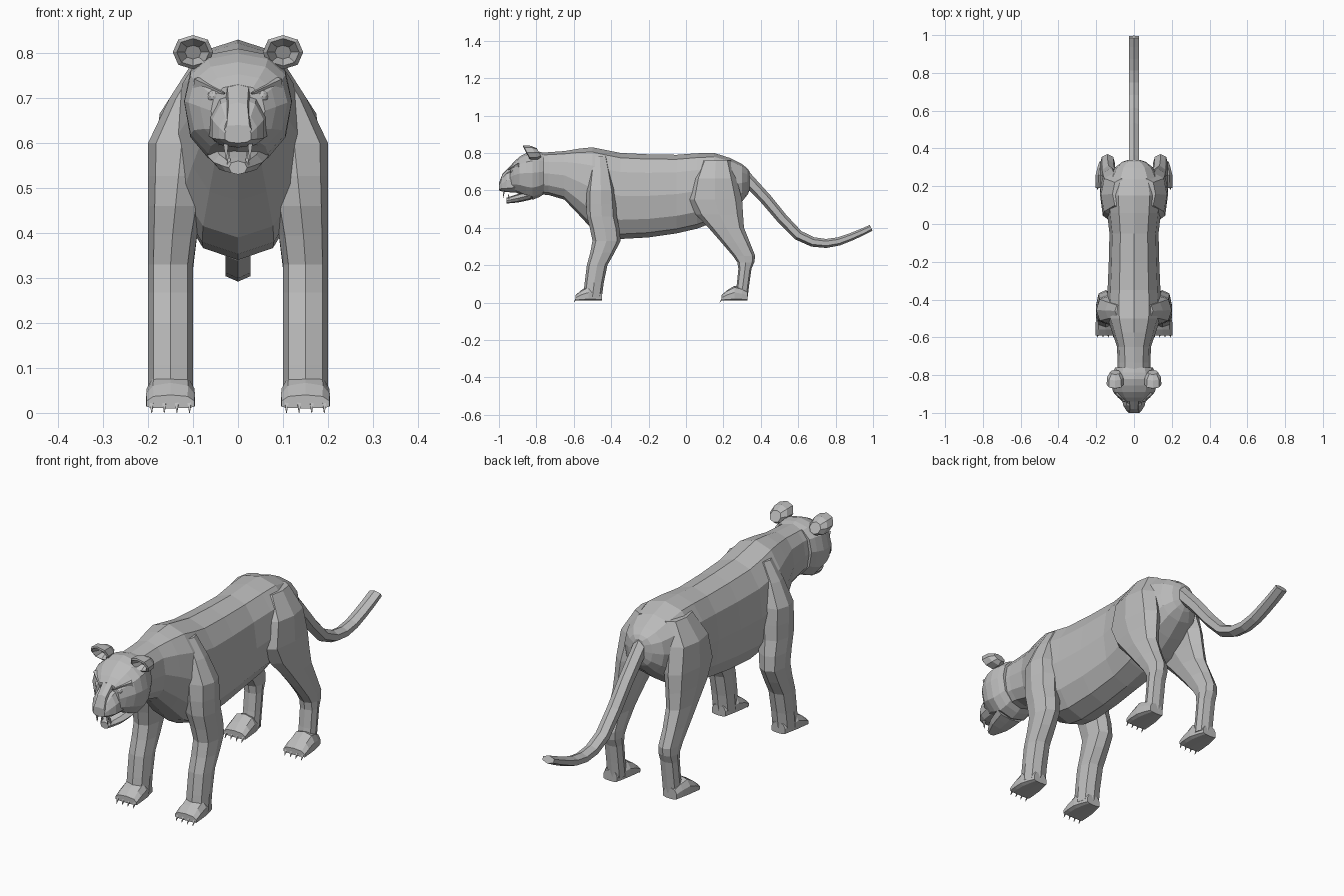
import bpy
import bmesh
import math
from mathutils import Vector

default_cube = bpy.data.objects.get("Cube")
if default_cube:
    bpy.data.objects.remove(default_cube)

# One plain grey coat
coat = bpy.data.materials.new("grey_coat")
coat.use_nodes = True
grey = (.5, .5, .5, 1)
coat.diffuse_color = grey
coat.node_tree.nodes["Principled BSDF"].inputs["Base Color"].default_value = grey


def halve_spans(keys):
    """Add a curved in-between station to every span of key stations."""
    result = []
    last = len(keys) - 1
    for index in range(last):
        before, start = keys[max(index - 1, 0)], keys[index]
        end, after = keys[index + 1], keys[min(index + 2, last)]
        result.append(start)
        result.append(tuple((b + c) / 2 + (b + c - a - d) / 16
                            for a, b, c, d in zip(before, start, end, after)))
    return result + [keys[last]]


def loft(name, rings, side=1):
    """Skin closed rings of equal size and cap both ends; side mirrors in x."""
    bm = bmesh.new()
    loops = [[bm.verts.new((x * side, y, z)) for x, y, z in ring] for ring in rings]
    for lower, upper in zip(loops, loops[1:]):
        for index in range(len(lower)):
            bm.faces.new((lower[index - 1], lower[index], upper[index], upper[index - 1]))
    bm.faces.new(loops[0])
    bm.faces.new(loops[-1])
    bmesh.ops.recalc_face_normals(bm, faces=bm.faces)
    mesh = bpy.data.meshes.new(name)
    bm.to_mesh(mesh)
    bm.free()
    mesh.materials.append(coat)
    bpy.context.collection.objects.link(bpy.data.objects.new(name, mesh))


def outline(sides, squareness):
    """Unit circle, pushed towards a square as squareness falls below one."""
    def soften(value):
        return math.copysign(abs(value) ** squareness, value)
    angles = [math.tau * step / sides for step in range(sides)]
    return [(soften(math.sin(angle)), soften(math.cos(angle))) for angle in angles]


def upright(y, top, bottom, width, x=0, waist=.5, sides=12, squareness=.85):
    """Standing cross-section, widest at the waist fraction of its height."""
    middle = bottom + (top - bottom) * waist
    return [(x + width * across, y,
             middle + up * (top - middle if up > 0 else middle - bottom))
            for across, up in outline(sides, squareness)]


def level(z, front, back, widest):
    """Flat cross-section of a leg, leaning into the body as it rises."""
    inner = min(.1, .17 - z / 5)
    outer = min(widest, .6 - .64 * z)
    return [((inner + outer + across * (outer - inner)) / 2,
             (front + back + along * (back - front)) / 2, z)
            for across, along in outline(8, .8)]


def spike(name, base, tip, radius, side):
    """Small four-sided taper from base to tip."""
    base, tip = Vector(base), Vector(tip)
    right = (tip - base).orthogonal().normalized()
    up = (tip - base).normalized().cross(right)
    loft(name, [[centre + size * (right * across + up * along)
                 for across, along in outline(4, 1)]
                for centre, size in ((base, radius), (tip, radius / 8))], side)


# Torso and neck: y, top, bottom, half width
torso = [(-.8, .8, .58, .09), (-.65, .81, .55, .09), (-.5, .83, .39, .14),
         (-.35, .8, .34, .14), (-.05, .79, .37, .13), (.15, .8, .43, .15),
         (.3, .74, .54, .1), (.34, .7, .6, .03)]
loft("torso", [upright(*station) for station in halve_spans(torso)])

# Head, muzzle, nose and jaw
head = [(-.76, .8, .58, .1), (-.82, .81, .55, .12), (-.89, .78, .58, .11), (-.94, .73, .6, .06)]
loft("head", [upright(*station, waist=.55) for station in halve_spans(head)])
muzzle = [(-.88, .74, .59, .07), (-.96, .7, .59, .06), (-1, .64, .6, .03)]
loft("muzzle", [upright(*station, waist=.3, sides=10) for station in halve_spans(muzzle)])
nose = [(-.91, .76, .68, .03), (-.98, .69, .63, .025), (-1, .64, .62, .03)]
loft("nose_bridge", [upright(*station, sides=8, squareness=.5) for station in nose])
jaw = [(-.83, .6, .55, .07), (-.9, .58, .535, .055), (-.96, .56, .53, .02)]
loft("lower_jaw", [upright(*station, sides=8) for station in halve_spans(jaw)])

# Tail: y, z, thinning towards the tip
tail = halve_spans([(.28, .71), (.43, .55), (.6, .36), (.75, .316), (.88, .35), (.99, .4)])
tail_rings = []
for index, (y, z) in enumerate(tail):
    before, after = tail[max(index - 1, 0)], tail[min(index + 1, len(tail) - 1)]
    lift = Vector((0, before[1] - after[1], after[0] - before[0])).normalized()
    thickness = .035 - .02 * index / len(tail)
    tail_rings.append([Vector((.032 * across, y, z)) + lift * thickness * up
                       for across, up in outline(6, 1)])
loft("tail", tail_rings)

# Legs: z, front, back
front_leg = [(.78, -.5, -.42), (.6, -.53, -.38), (.46, -.53, -.37),
             (.33, -.5, -.35), (.2, -.53, -.42), (.03, -.55, -.45)]
hind_leg = [(.76, .08, .24), (.55, .01, .3), (.4, .12, .31),
            (.25, .25, .37), (.18, .28, .35), (.03, .26, .33)]
# Paw: distance behind the toes, top, half width
paw = halve_spans([(.14, .06, .035), (.07, .09, .055), (0, .04, .055)])


def ear_ring(scale, y):
    """Oval ear section whose upper edge tips forwards."""
    return [(.1 + .045 * scale * across, y - .02 * scale * up, .802 + .038 * scale * up)
            for across, up in outline(8, .9)]


for label, side in (("left", 1), ("right", -1)):
    # Eyes and brows
    bpy.ops.mesh.primitive_ico_sphere_add(subdivisions=2, radius=.014,
                                          location=(.054 * side, -.928, .704))
    eye = bpy.context.object
    eye.name = label + "_eye"
    eye.data.materials.append(coat)
    spike(label + "_brow", (.09, -.89, .735), (.03, -.95, .71), .016, side)

    # Cupped ears
    loft(label + "_ear", [ear_ring(.6, -.785), ear_ring(.95, -.81), ear_ring(1, -.85),
                          ear_ring(.8, -.855), ear_ring(.4, -.82)], side)

    # Fangs
    spike(label + "_upper_fang", (.027, -.975, .6), (.026, -.975, .56), .008, side)
    spike(label + "_lower_fang", (.02, -.945, .55), (.02, -.95, .58), .007, side)

    # Legs, each with a paw and four claws
    for part, leg, widest, toe in (("front", front_leg, .2, -.59), ("hind", hind_leg, .18, .19)):
        name = f"{label}_{part}"
        loft(name + "_leg", [level(*station, widest) for station in halve_spans(leg)], side)
        loft(name + "_paw", [upright(toe + behind, top, .01, width, x=.15, waist=.2,
                                     sides=10, squareness=.7)
                             for behind, top, width in paw], side)
        for claw in range(4):
            x = .108 + .028 * claw
            spike(f"{name}_claw_{claw + 1}", (x, toe + .01, .03), (x, toe - .01, 0), .008, side)
